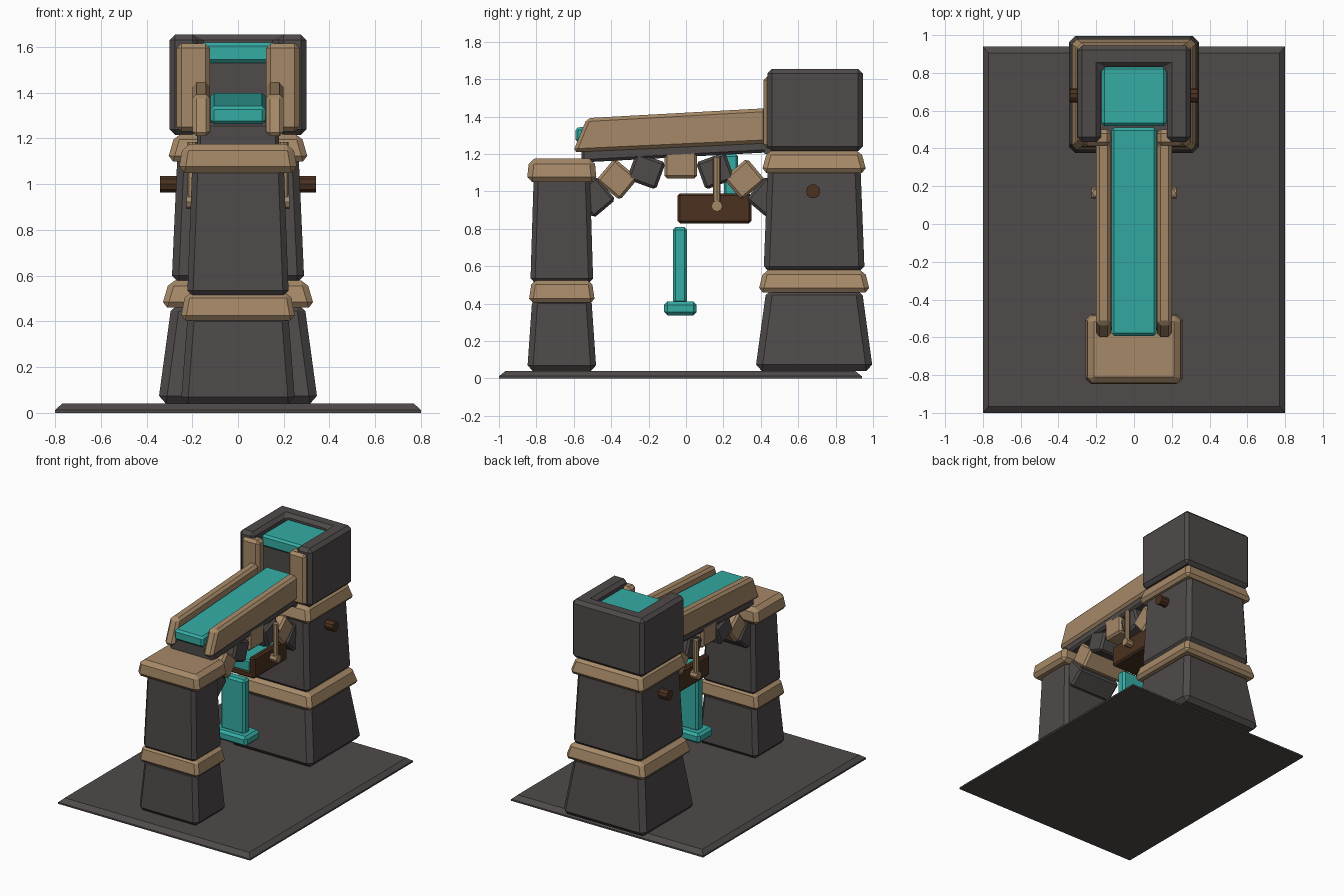
import bpy, bmesh
from math import radians, pi
from mathutils import Matrix, Vector

cube = bpy.data.objects.get("Cube")
if cube:
    bpy.data.objects.remove(cube, do_unlink=True)


def material(name, rgb):
    m = bpy.data.materials.new(name)
    m.use_nodes = True
    m.diffuse_color = (*rgb, 1)
    m.node_tree.nodes["Principled BSDF"].inputs["Base Color"].default_value = (*rgb, 1)
    return m


STONE = material("dark stone", (0.077, 0.069, 0.067))
TAN = material("tan stone", (0.38, 0.25, 0.138))
WATER = material("teal water", (0.035, 0.41, 0.37))
WOOD = material("brown wood", (0.069, 0.031, 0.014))


def finish(name, bm, mat, bevel):
    bmesh.ops.recalc_face_normals(bm, faces=bm.faces)
    me = bpy.data.meshes.new(name)
    bm.to_mesh(me)
    bm.free()
    me.materials.append(mat)
    ob = bpy.data.objects.new(name, me)
    bpy.context.collection.objects.link(ob)
    if bevel:
        mod = ob.modifiers.new("chamfer", 'BEVEL')
        mod.width = bevel
        mod.segments = 1
        mod.limit_method = 'ANGLE'
        mod.angle_limit = radians(30)
    return ob


def block(name, mat, y, z0, z1, bottom, top=None, bevel=0.02, x=0):
    """Tapered block; bottom and top are half sizes in x and y."""
    top = top or bottom
    bm = bmesh.new()
    bmesh.ops.create_cube(bm, size=2)
    for v in bm.verts:
        hx, hy = top if v.co.z > 0 else bottom
        v.co = (x + v.co.x * hx, y + v.co.y * hy, z1 if v.co.z > 0 else z0)
    return finish(name, bm, mat, bevel)


def prism(name, mat, points, lo, hi, axis, bevel):
    """Extrude a (y, z) outline along x, or an (x, y) outline along z."""
    bm = bmesh.new()
    place = (lambda a, b: (lo, a, b)) if axis == 'x' else (lambda a, b: (a, b, lo))
    face = bm.faces.new([bm.verts.new(place(a, b)) for a, b in points])
    new = bmesh.ops.extrude_face_region(bm, geom=[face])["geom"]
    step = Vector((hi - lo, 0, 0) if axis == 'x' else (0, 0, hi - lo))
    bmesh.ops.translate(bm, vec=step, verts=[g for g in new if isinstance(g, bmesh.types.BMVert)])
    return finish(name, bm, mat, bevel)


def rod(name, mat, center, radius, length, along_x=False, sides=10):
    bm = bmesh.new()
    bmesh.ops.create_cone(bm, cap_ends=True, segments=sides, radius1=radius,
                          radius2=radius, depth=length)
    if along_x:
        bmesh.ops.rotate(bm, verts=bm.verts, matrix=Matrix.Rotation(pi / 2, 3, 'Y'))
    bmesh.ops.translate(bm, verts=bm.verts, vec=center)
    return finish(name, bm, mat, 0)


# Ground slab with sloped border
block("ground_slab", STONE, -0.03, 0, 0.012, (0.8, 0.97), bevel=0)
block("ground_slab_top", STONE, -0.03, 0.012, 0.04, (0.8, 0.97), (0.77, 0.935), bevel=0)

# Rear tower
R = 0.685
block("rear_tower_foot", STONE, R, 0.04, 0.48, (0.35, 0.315), (0.29, 0.255), 0.035)
block("rear_tower_lower_band", TAN, R, 0.46, 0.58, (0.335, 0.3), (0.3, 0.27), 0.025)
block("rear_tower_shaft", STONE, R, 0.57, 1.13, (0.29, 0.27), (0.265, 0.248), 0.03)
block("rear_tower_upper_band", TAN, R, 1.1, 1.22, (0.31, 0.282), (0.275, 0.25), 0.025)
rod("axle", WOOD, (0, 0.68, 1.0), 0.038, 0.68, True)

# Tank: U-shaped walls, inner core, water and front posts
tank = [(0.3, 0.435), (0.3, 0.945), (-0.3, 0.945), (-0.3, 0.435),
        (-0.175, 0.435), (-0.175, 0.83), (0.175, 0.83), (0.175, 0.435)]
prism("tank_walls", STONE, tank, 1.215, 1.655, 'z', 0.025)
block("tank_core", STONE, 0.69, 1.215, 1.56, (0.18, 0.15), bevel=0)
block("tank_water", WATER, 0.677, 1.53, 1.62, (0.172, 0.158), bevel=0.015)
block("tank_floor", STONE, 0.62, 1.2, 1.25, (0.18, 0.2), bevel=0)
for side, s in (("left", 1), ("right", -1)):
    block(side + "_tank_post", TAN, 0.457, 1.23, 1.615, (0.073, 0.043), bevel=0.02, x=s * 0.195)

# Front tower
F = -0.664
block("front_tower_foot", STONE, F, 0.04, 0.43, (0.25, 0.185), (0.22, 0.158), 0.03)
block("front_tower_lower_band", TAN, F, 0.405, 0.525, (0.252, 0.178), (0.23, 0.16), 0.022)
block("front_tower_shaft", STONE, F, 0.51, 1.09, (0.222, 0.168), (0.2, 0.15), 0.025)
block("front_tower_cap", TAN, F, 1.05, 1.175, (0.262, 0.187), (0.24, 0.175), 0.028)

# Sloping water channel with side rails
floor = [(-0.56, 1.155), (0.46, 1.21), (0.46, 1.29), (-0.56, 1.27)]
prism("channel_floor", STONE, floor, -0.18, 0.18, 'x', 0.015)
rail = [(-0.605, 1.21), (0.43, 1.258), (0.43, 1.445), (-0.53, 1.392)]
stream = [(-0.592, 1.262), (0.51, 1.32), (0.51, 1.4), (-0.592, 1.342)]
for side, lo in (("left", 0.122), ("right", -0.2)):
    prism(side + "_channel_rail", TAN, rail, lo, lo + 0.078, 'x', 0.018)
prism("channel_water", WATER, stream, -0.12, 0.12, 'x', 0.015)

# Arch stones, mirrored about the keystone
MID = -0.028
block("keystone", TAN, MID, 1.07, 1.23, (0.18, 0.088), bevel=0.015)
for i, (dy, z, angle, mat) in enumerate([(0.185, 1.11, 20, STONE), (0.34, 1.065, 40, TAN),
                                        (0.46, 0.97, 50, STONE)]):
    for side, s in (("front", -1), ("rear", 1)):
        ob = block(f"{side}_arch_stone_{i + 1}", mat, 0, -0.077, 0.077, (0.18, 0.083), bevel=0.015)
        ob.location = (0, MID + s * dy, z)
        ob.rotation_euler.x = s * radians(angle)

# Hanging wooden spout, open at its front end
block("spout_floor", WOOD, 0.152, 0.83, 0.88, (0.168, 0.197), bevel=0.012)
block("spout_back", WOOD, 0.327, 0.835, 0.99, (0.168, 0.022), bevel=0.012)
block("spout_water", WATER, 0.135, 0.87, 0.96, (0.13, 0.175), bevel=0.01)
for side, s in (("left", 1), ("right", -1)):
    block(side + "_spout_wall", WOOD, 0.152, 0.832, 0.99, (0.023, 0.197), bevel=0.012, x=s * 0.145)
    rod(side + "_hanger", TAN, (s * 0.2, 0.165, 1.05), 0.02, 0.27, sides=8)
    rod(side + "_hanger_pin", TAN, (s * 0.195, 0.165, 0.922), 0.03, 0.06, True, 8)

# Falling water
block("upper_fall", WATER, 0.24, 0.95, 1.2, (0.09, 0.038), bevel=0.012)
block("lower_fall", WATER, -0.032, 0.4, 0.81, (0.1, 0.038), bevel=0.015)
block("splash", WATER, -0.03, 0.337, 0.412, (0.148, 0.087), bevel=0.018)
